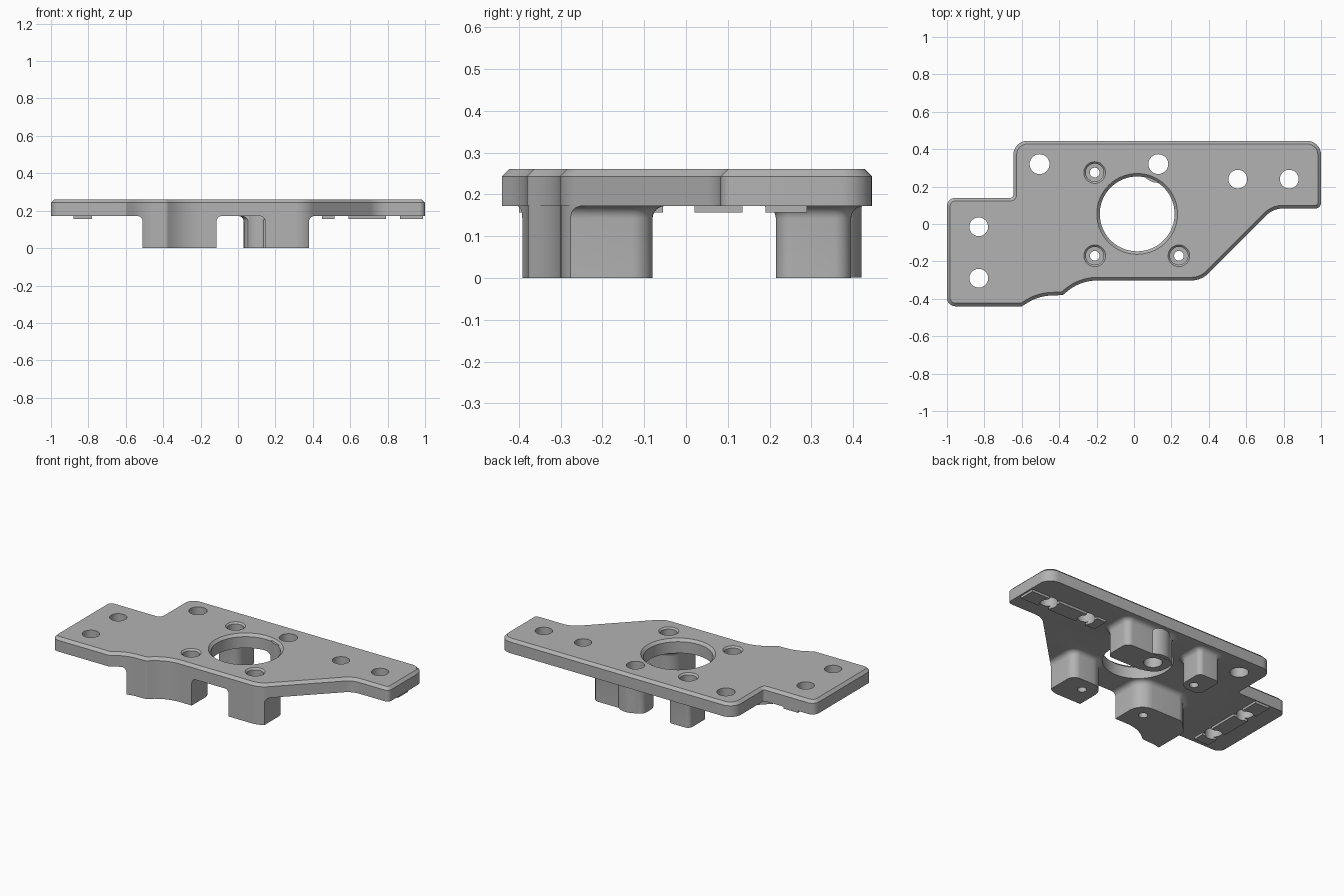
import bpy, bmesh, math
from mathutils import Vector

if "Cube" in bpy.data.objects:
    bpy.data.objects.remove(bpy.data.objects["Cube"])

grey = bpy.data.materials.new("plain_grey")
grey.use_nodes = True
grey.diffuse_color = (0.45, 0.45, 0.45, 1)
grey.node_tree.nodes["Principled BSDF"].inputs["Base Color"].default_value = grey.diffuse_color

BASE, TOP = 0.172, 0.26   # underside and upper face of the plate


def rounded(corners, steps=8):
    """Outline from (x, y, radius) corners, counter-clockwise."""
    pts = []
    for i, (x, y, r) in enumerate(corners):
        p = Vector((x, y))
        a = Vector(corners[i - 1][:2]) - p
        b = Vector(corners[(i + 1) % len(corners)][:2]) - p
        if r == 0:
            pts.append(p)
            continue
        half = a.angle(b) / 2
        a.normalize()
        b.normalize()
        centre = p + (a + b).normalized() * (r / math.sin(half))
        start = p + a * (r / math.tan(half)) - centre
        end = p + b * (r / math.tan(half)) - centre
        sweep = start.angle_signed(end)
        for k in range(steps + 1):
            t = -sweep * k / steps
            c, s = math.cos(t), math.sin(t)
            pts.append(centre + Vector((c * start.x - s * start.y, s * start.x + c * start.y)))
    return pts


def offset(pts, d):
    """Move an outline outwards by d."""
    out = []
    for i, p in enumerate(pts):
        e = (p - pts[i - 1]).normalized()
        f = (pts[(i + 1) % len(pts)] - p).normalized()
        n1, n2 = Vector((e.y, -e.x)), Vector((f.y, -f.x))
        n = (n1 + n2).normalized()
        out.append(p + n * d / max(0.5, n.dot(n1)))
    return out


def loft(name, rings):
    """Solid through (outline, z) rings, bottom to top."""
    bm = bmesh.new()
    loops = [[bm.verts.new((p.x, p.y, z)) for p in pts] for pts, z in rings]
    n = len(loops[0])
    for lo, hi in zip(loops, loops[1:]):
        for i in range(n):
            j = (i + 1) % n
            bm.faces.new((lo[i], lo[j], hi[j], hi[i]))
    bm.faces.new(loops[0][::-1])
    bm.faces.new(loops[-1])
    bmesh.ops.recalc_face_normals(bm, faces=bm.faces)
    mesh = bpy.data.meshes.new(name)
    bm.to_mesh(mesh)
    bm.free()
    mesh.materials.append(grey)
    ob = bpy.data.objects.new(name, mesh)
    bpy.context.collection.objects.link(ob)
    return ob


def turned(name, x, y, profile, n=48):
    """Round solid from (radius, z) pairs."""
    ring = [Vector((math.cos(math.tau * i / n), math.sin(math.tau * i / n))) for i in range(n)]
    return loft(name, [([Vector((x, y)) + p * r for p in ring], z) for r, z in profile])


def box(name, x0, x1, y0, y1, z0, z1):
    pts = [Vector(p) for p in ((x0, y0), (x1, y0), (x1, y1), (x0, y1))]
    return loft(name, [(pts, z0), (pts, z1)])


def combine(target, tool, how):
    """Apply a boolean and drop the tool."""
    bpy.context.view_layer.objects.active = target
    mod = target.modifiers.new("boolean", 'BOOLEAN')
    mod.operation, mod.solver, mod.object = how, 'EXACT', tool
    bpy.ops.object.modifier_apply(modifier=mod.name)
    bpy.data.objects.remove(tool)


# Plate with a chamfered upper rim
outline = rounded([
    (-1, -0.44, 0.045), (-0.6, -0.44, 0), (-0.51, -0.385, 0.25), (-0.38, -0.38, 0.03),
    (-0.29, -0.302, 0.25), (0.36, -0.302, 0.13), (0.745, 0.083, 0.12), (1, 0.083, 0.03),
    (1, 0.445, 0.075), (-0.645, 0.445, 0.075), (-0.645, 0.14, 0.015), (-1, 0.14, 0.045)])
plate = loft("mounting_plate", [(outline, BASE), (outline, TOP - 0.017), (offset(outline, -0.017), TOP)])

# Posts under the plate, flared at the root and trimmed to the plate edge
posts = {
    "rear_left_post": [(0.03, 0.215, 0.1), (0.38, 0.215, 0.04), (0.38, 0.395, 0.04), (0.03, 0.395, 0.04)],
    "rear_right_post": [(-0.3, 0.215, 0.03), (-0.15, 0.215, 0.06), (-0.15, 0.395, 0.03), (-0.3, 0.395, 0.03)],
    "front_left_post": [(0.145, -0.34, 0.03), (0.38, -0.34, 0.03), (0.38, -0.08, 0.05), (0.145, -0.08, 0.09)],
    "front_right_post": [(-0.51, -0.45, 0.03), (-0.115, -0.45, 0.03), (-0.115, -0.08, 0.09),
                         (-0.42, -0.08, 0.05), (-0.51, -0.17, 0.05)],
}
for name, corners in posts.items():
    base = rounded(corners)
    rings = [(base, 0)]
    for k in range(7):
        t = math.pi / 2 * k / 6
        rings.append((offset(base, 0.03 * (1 - math.cos(t))), BASE - 0.03 + 0.03 * math.sin(t)))
    rings.append((rings[-1][0], 0.21))
    post = loft(name, rings)
    trim = offset(outline, -0.002)
    combine(post, loft("trim", [(trim, -0.1), (trim, 0.4)]), 'INTERSECT')
    combine(plate, post, 'UNION')

# Large bore, with the round of one post standing into it
combine(plate, turned("bore", 0.017, 0.054, [(0.2, -0.1), (0.2, TOP - 0.016), (0.226, TOP + 0.01)], 96), 'DIFFERENCE')
combine(plate, turned("post_round", 0.13, 0.32, [(0.1, 0.001), (0.1, TOP - 0.012)]), 'UNION')

# Locating pads, with gaps around the mounting holes
pads = [(x0, x1, 0.19, 0.29) for x0, x1 in ((0.45, 0.515), (0.59, 0.79), (0.865, 0.99))]
pads += [(-0.88, -0.78, y0, y1) for y0, y1 in ((-0.4, -0.33), (-0.25, -0.055), (0.02, 0.135))]
mounts = [(0.555, 0.24), (0.83, 0.24), (-0.83, -0.015), (-0.83, -0.29)]
for pad in pads:
    combine(plate, box("pad", *pad, 0.157, 0.2), 'UNION')

# Mounting holes and wider dowel holes
for x, y in mounts:
    combine(plate, turned("hole", x, y, [(0.05, -0.1), (0.05, 0.4)]), 'DIFFERENCE')
for x, y in ((-0.505, 0.32), (0.13, 0.32)):
    combine(plate, turned("hole", x, y, [(0.053, -0.1), (0.053, 0.4)]), 'DIFFERENCE')

# Counterbored screw holes through the posts
for x, y in ((-0.21, 0.275), (-0.21, -0.17), (0.24, -0.17)):
    profile = [(0.026, -0.1), (0.026, 0.13), (0.048, 0.131), (0.048, TOP - 0.01), (0.068, TOP + 0.01)]
    combine(plate, turned("screw_hole", x, y, profile), 'DIFFERENCE')

# Smooth rounds, crisp edges
bpy.ops.object.select_all(action='DESELECT')
plate.select_set(True)
bpy.context.view_layer.objects.active = plate
bpy.ops.object.shade_smooth_by_angle(angle=math.radians(30))
